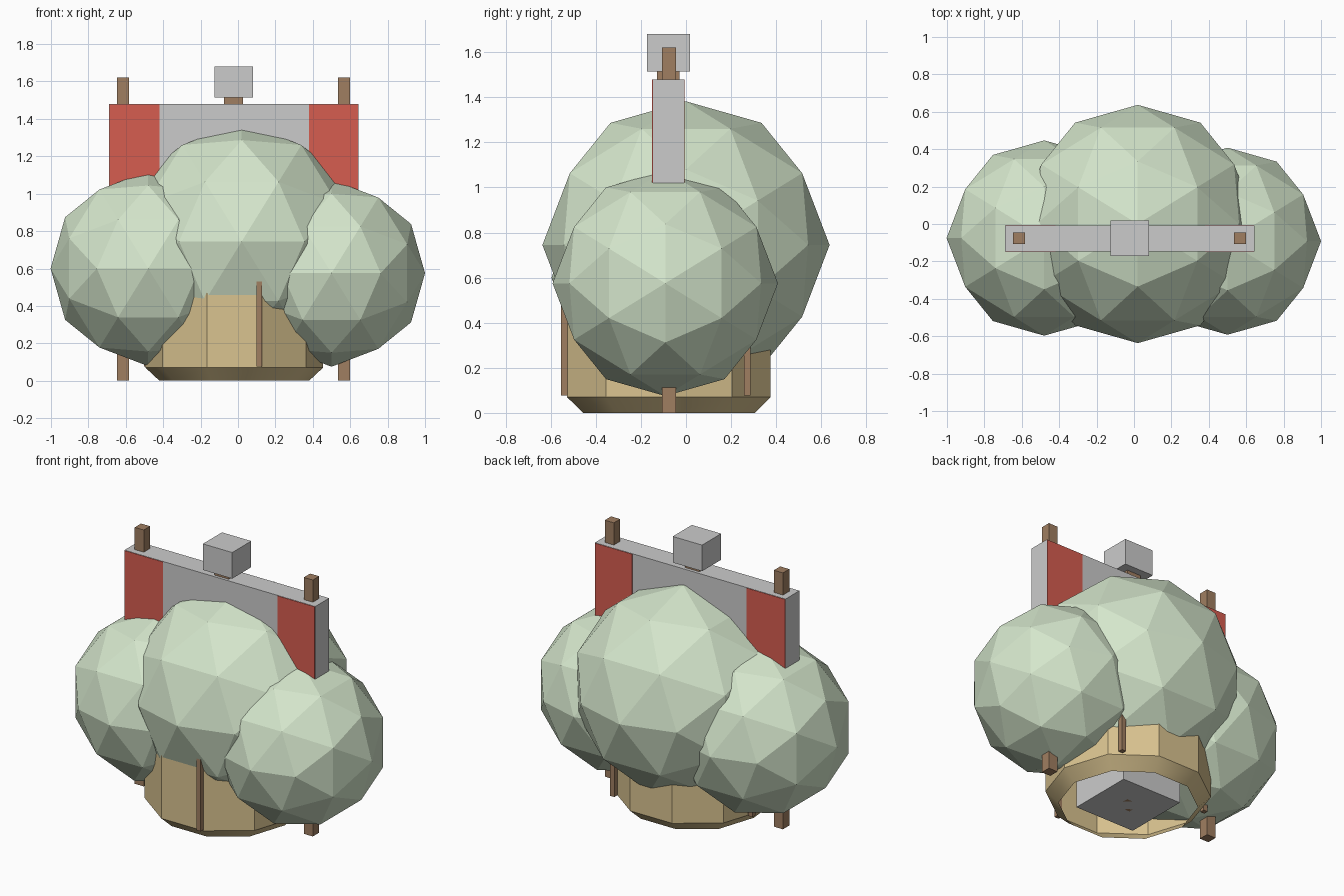
import bpy, bmesh, math
from mathutils import Vector

if "Cube" in bpy.data.objects:
    bpy.data.objects.remove(bpy.data.objects["Cube"])

CX, CY = -0.02, -0.076     # shared axis of base, posts and sign


def material(name, rgb):
    m = bpy.data.materials.new(name)
    m.diffuse_color = (*rgb, 1)
    m.use_nodes = True
    m.node_tree.nodes["Principled BSDF"].inputs["Base Color"].default_value = m.diffuse_color
    return m


LEAF = material("leaf", (0.66, 0.79, 0.60))
WOOD = material("wood", (0.35, 0.21, 0.12))
STRAW = material("straw", (0.70, 0.55, 0.28))
RED = material("red", (0.67, 0.11, 0.08))


def finish(name, bm, mat=None, smooth=False):
    bmesh.ops.recalc_face_normals(bm, faces=bm.faces)
    me = bpy.data.meshes.new(name)
    bm.to_mesh(me)
    bm.free()
    if mat:
        me.materials.append(mat)
    for p in me.polygons:
        p.use_smooth = smooth
    ob = bpy.data.objects.new(name, me)
    bpy.context.collection.objects.link(ob)
    return ob


def box(name, lo, hi, mat=None):
    lo, hi = Vector(lo), Vector(hi)
    bm = bmesh.new()
    bmesh.ops.create_cube(bm, size=1)
    for v in bm.verts:
        v.co = (lo + hi) / 2 + v.co * (hi - lo)
    return finish(name, bm, mat)


def post(name, x, y, w, z0, z1, mat=WOOD):
    return box(name, (x - w / 2, y - w / 2, z0), (x + w / 2, y + w / 2, z1), mat)


def foliage(name, centre, r):
    # axis-aligned 80-face icosphere: icosahedron corners plus raised edge midpoints
    t = (1 + 5 ** 0.5) / 2
    pts = []
    for a in (-1, 1):
        for b in (-t, t):
            pts += [Vector((0, a, b)), Vector((a, b, 0)), Vector((b, 0, a))]
    mids = [p + q for i, p in enumerate(pts) for q in pts[:i] if (p - q).length < 2.1]
    bm = bmesh.new()
    for p in pts + mids:
        bm.verts.new(Vector(centre) + p.normalized() * r)
    bmesh.ops.convex_hull(bm, input=bm.verts)
    return finish(name, bm, LEAF)


def shell(name, rings, mat, smooth=False, cap_top=False):
    # ten-sided wall through (radius, z) rings, open at the bottom
    bm = bmesh.new()
    loops = [[bm.verts.new((CX + r * math.cos(i * math.tau / 10),
                            CY + r * math.sin(i * math.tau / 10), z))
              for i in range(10)] for r, z in rings]
    for a, b in zip(loops, loops[1:]):
        for i in range(10):
            j = (i + 1) % 10
            bm.faces.new((a[i], a[j], b[j], b[i]))
    if cap_top:
        bm.faces.new(loops[-1])
    return finish(name, bm, mat, smooth)


# Foliage clumps
foliage("foliage_centre", (0.02, 0, 0.745), 0.637)
foliage("foliage_left", (-0.48, -0.075, 0.60), 0.522)
foliage("foliage_right", (0.50, -0.092, 0.575), 0.50)

# Basket with tapered base, open underneath
shell("basket_base", [(0.40, 0), (0.475, 0.07)], STRAW, smooth=True)
shell("basket_wall", [(0.475, 0.07), (0.475, 0.5)], STRAW, cap_top=True)

# Three thin stakes around the basket
for i in range(3):
    a = math.radians(-74 + 120 * i)
    post(f"basket_stake_{i + 1}", CX + 0.483 * math.cos(a), CY + 0.483 * math.sin(a),
         0.03, 0.077, 0.53)

# Block inside the basket
box("inner_block", (CX - 0.21, CY - 0.21, 0.0), (CX + 0.21, CY + 0.21, 0.3))

# Posts and top block
for side, x in (("left", -0.615), ("right", 0.567)):
    post(f"{side}_post", x, CY, 0.063, 0, 1.62)
post("centre_post", CX - 0.004, CY - 0.003, 0.1, 0, 1.52)
box("top_block", (-0.125, -0.172, 1.515), (0.08, 0.018, 1.68))

# Sign panel with red end bands
box("panel", (-0.69, -0.147, 0.95), (0.643, -0.009, 1.48))
for side, x0, x1 in (("left", -0.688, -0.42), ("right", 0.38, 0.641)):
    box(f"{side}_red_band", (x0, -0.15, 0.952), (x1, -0.006, 1.478), RED)
